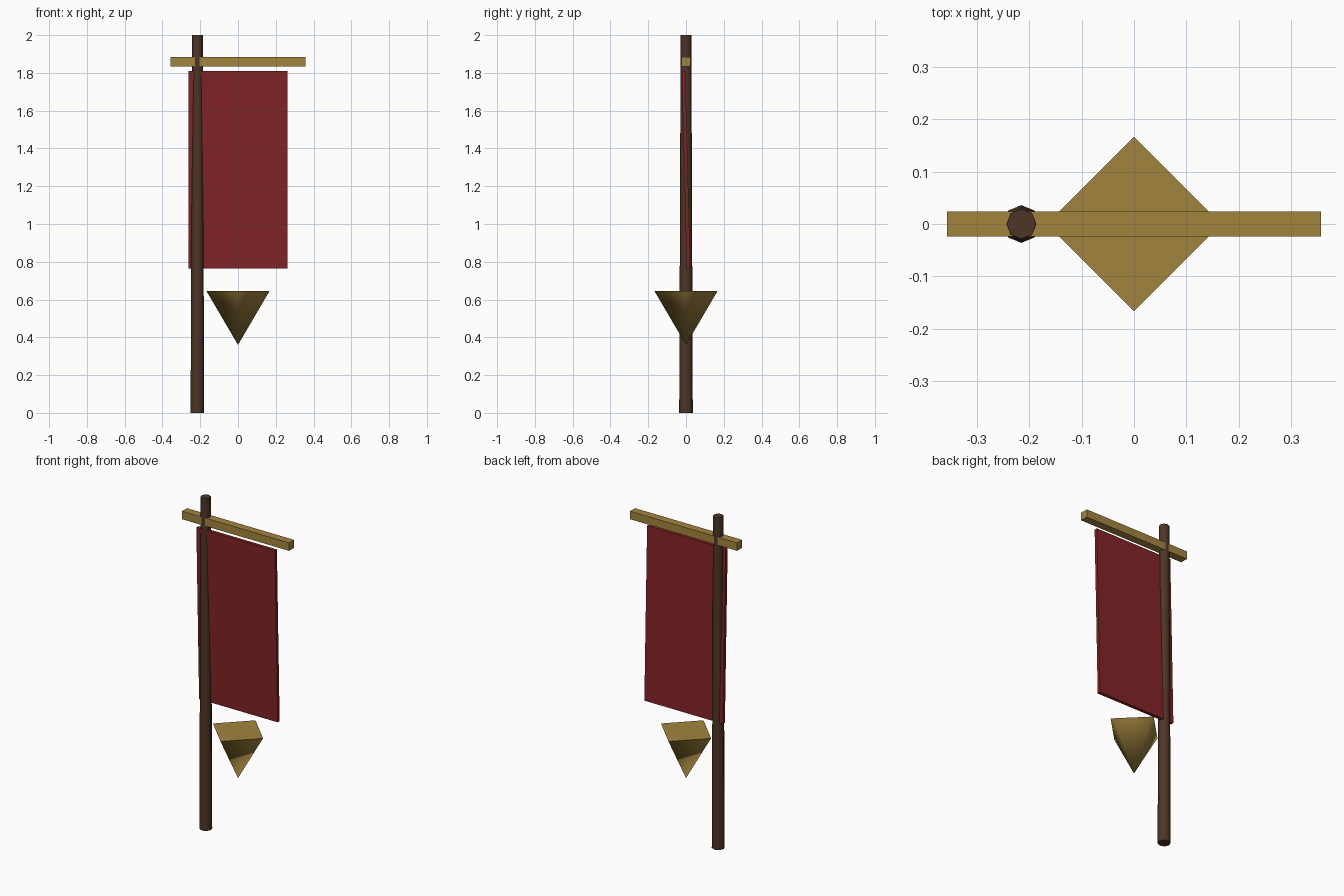
import bpy
import math

if "Cube" in bpy.data.objects:
    bpy.data.objects.remove(bpy.data.objects["Cube"])


def material(name, rgb):
    m = bpy.data.materials.new(name)
    m.diffuse_color = (*rgb, 1.0)
    m.use_nodes = True
    m.node_tree.nodes["Principled BSDF"].inputs["Base Color"].default_value = m.diffuse_color
    return m


WOOD = material("dark_wood", (0.075, 0.036, 0.019))
CLOTH = material("red_cloth", (0.225, 0.017, 0.019))
GOLD = material("old_gold", (0.36, 0.23, 0.048))


def finish(name, mat, smooth=False):
    obj = bpy.context.object
    obj.name = name
    obj.data.materials.append(mat)
    if smooth:
        bpy.ops.object.shade_smooth_by_angle(angle=math.radians(85))
    return obj


def box(name, size, location, mat, tilt=0.0):
    bpy.ops.mesh.primitive_cube_add(size=1, location=location)
    obj = bpy.context.object
    obj.scale = size
    bpy.ops.object.transform_apply(location=False, rotation=False, scale=True)
    obj.rotation_euler.x = tilt
    return finish(name, mat)


def cone(name, sides, r_bottom, r_top, z0, z1, x, mat):
    bpy.ops.mesh.primitive_cone_add(vertices=sides, radius1=r_bottom, radius2=r_top,
                                    depth=z1 - z0, location=(x, 0, (z0 + z1) / 2))
    return finish(name, mat, smooth=True)


# Tapered eight-sided pole
cone("pole", 8, 0.036, 0.0285, 0.0, 2.0, -0.215, WOOD)

# Crossbar through the pole
box("crossbar", (0.714, 0.048, 0.048), (0, 0, 1.859), GOLD)

# Cloth panel, leaning slightly forward at the top
box("banner_cloth", (0.524, 0.019, 1.045), (0, 0, 1.288), CLOTH, tilt=0.025)

# Four-sided hanging point below the cloth
cone("pendant", 4, 0.0, 0.167, 0.36, 0.645, 0.0, GOLD)
